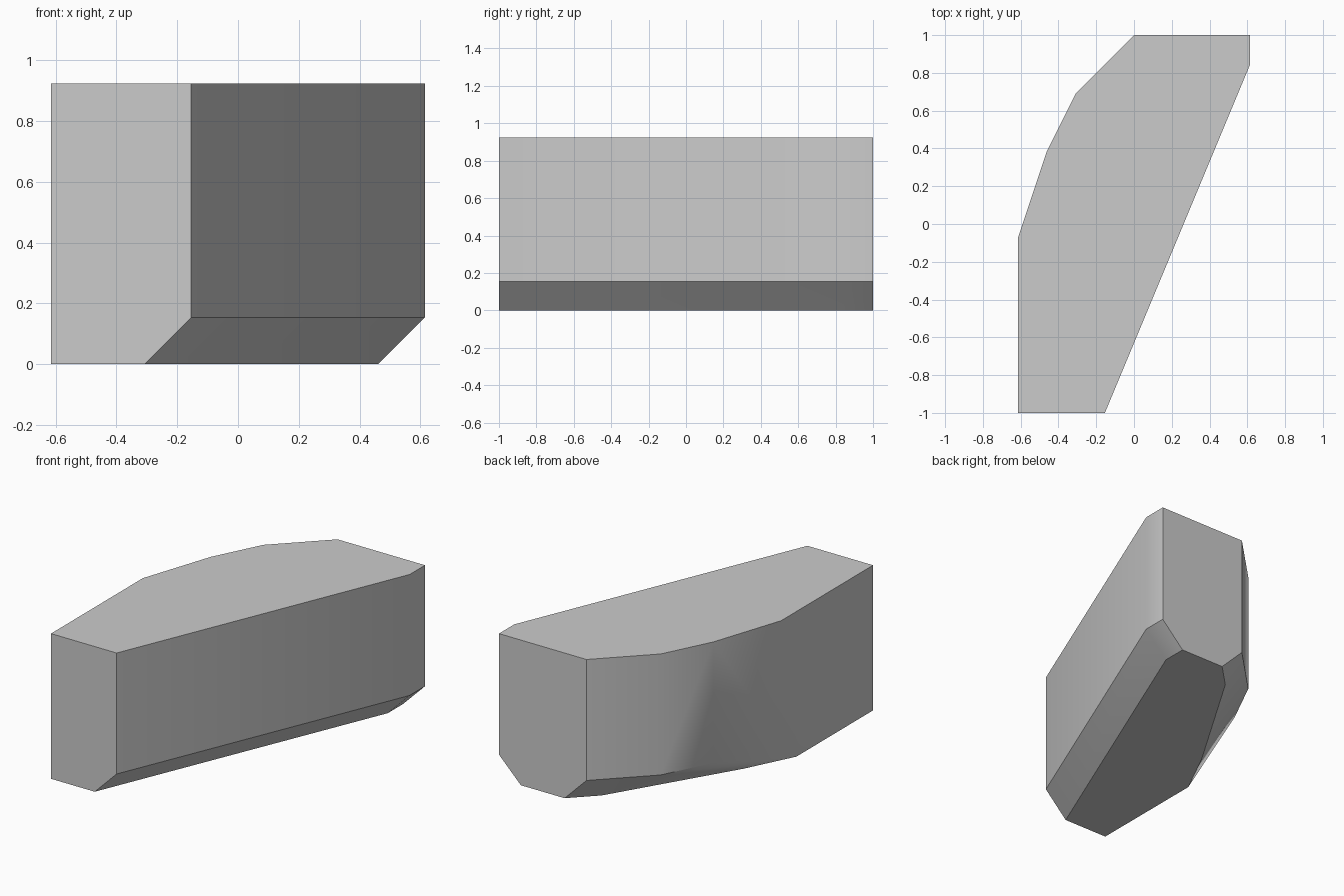
import bpy, bmesh, math

cube = bpy.data.objects.get("Cube")
if cube:
    bpy.data.objects.remove(cube, do_unlink=True)

U = 2 / 13  # grid module: the block is 8 x 13 x 6 modules

# Outline of the block, used at the top and at the chamfer line
outline = [(-1, -6.5), (4, 5.5), (4, 6.5), (0, 6.5),
           (-2, 4.5), (-3, 2.5), (-4, -0.5), (-4, -6.5)]
# Outline of the narrower underside
underside = [(-2, -6.5), (3, 5.5), (3, 6.5), (1, 6.5),
             (0, 5.5), (-3, 0.5), (-4, -1.5), (-4, -6.5)]

# Wrap the three levels in one convex block
bm = bmesh.new()
for level, ring in ((6, outline), (1, outline[:-1]), (0, underside)):
    for x, y in ring:
        bm.verts.new((x * U, y * U, level * U))
hull = bmesh.ops.convex_hull(bm, input=bm.verts)
spare = {v for v in hull["geom_interior"] + hull["geom_unused"]
         if isinstance(v, bmesh.types.BMVert)}
if spare:
    bmesh.ops.delete(bm, geom=list(spare), context='VERTS')
bmesh.ops.dissolve_limit(bm, angle_limit=math.radians(1),
                         verts=bm.verts, edges=bm.edges)
bmesh.ops.recalc_face_normals(bm, faces=bm.faces)

mesh = bpy.data.meshes.new("curved_block")
bm.to_mesh(mesh)
bm.free()
block = bpy.data.objects.new("curved_block", mesh)
bpy.context.collection.objects.link(block)

# Plain grey finish
grey = bpy.data.materials.new("light_grey")
grey.use_nodes = True
colour = (0.6, 0.6, 0.6, 1)
grey.diffuse_color = colour
grey.node_tree.nodes["Principled BSDF"].inputs["Base Color"].default_value = colour
mesh.materials.append(grey)

# Smooth the curved side, keep the chamfers crisp
bpy.context.view_layer.objects.active = block
block.select_set(True)
bpy.ops.object.shade_smooth_by_angle(angle=math.radians(30))
